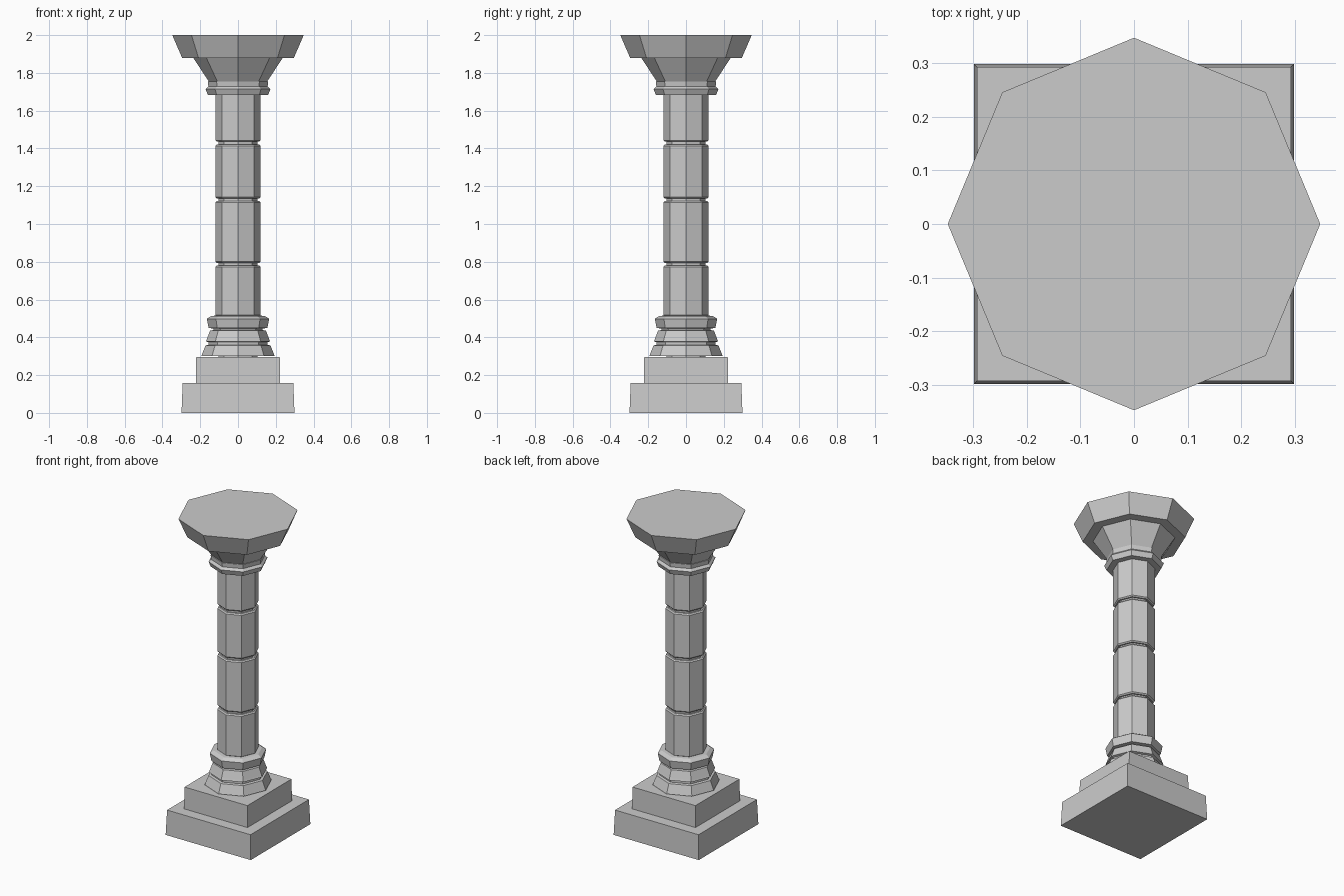
import bpy, bmesh, math

if "Cube" in bpy.data.objects:
    bpy.data.objects.remove(bpy.data.objects["Cube"])


def lathe(name, profile, sides=8, start=0.0):
    """Stack of (radius, z) rings with capped ends."""
    bm = bmesh.new()
    rings = []
    for r, z in profile:
        rings.append([bm.verts.new((r * math.cos(start + 2 * math.pi * i / sides),
                                    r * math.sin(start + 2 * math.pi * i / sides), z))
                      for i in range(sides)])
    for a, b in zip(rings, rings[1:]):
        for i in range(sides):
            j = (i + 1) % sides
            bm.faces.new((a[i], a[j], b[j], b[i]))
    bm.faces.new(rings[0][::-1])
    bm.faces.new(rings[-1])
    bmesh.ops.recalc_face_normals(bm, faces=bm.faces)
    mesh = bpy.data.meshes.new(name)
    bm.to_mesh(mesh)
    bm.free()
    obj = bpy.data.objects.new(name, mesh)
    bpy.context.collection.objects.link(obj)
    return obj


def square(name, half_low, half_high, z0, z1):
    s = math.sqrt(2)
    return lathe(name, [(half_low * s, z0), (half_high * s, z1)], 4, math.pi / 4)


# Square stepped plinth
square("lower_plinth", 0.299, 0.293, 0.0, 0.157)
square("upper_plinth", 0.223, 0.221, 0.157, 0.295)

# Octagonal base mouldings
lathe("base_mouldings", [
    (0.195, 0.300), (0.172, 0.357), (0.155, 0.360), (0.155, 0.374),
    (0.170, 0.378), (0.165, 0.390), (0.148, 0.436), (0.130, 0.438), (0.130, 0.447),
    (0.155, 0.449), (0.165, 0.498), (0.142, 0.513), (0.118, 0.515)])

# Shaft: recessed core with four chamfered drums
lathe("shaft_core", [(0.103, 0.295), (0.103, 1.75)])
joints = [(0.510, 0.780), (0.794, 1.121), (1.135, 1.421), (1.436, 1.690)]
for n, (z0, z1) in enumerate(joints):
    lathe(f"shaft_drum_{n + 1}", [(0.113, z0), (0.120, z0 + 0.007),
                                  (0.120, z1 - 0.007), (0.113, z1)])

# Capital: collar, flared bell and wide top slab
lathe("capital_collar", [(0.159, 1.683), (0.172, 1.714), (0.157, 1.728), (0.160, 1.755)])
lathe("capital_bell", [(0.155, 1.755), (0.237, 1.880)])
lathe("capital_slab", [(0.296, 1.880), (0.348, 2.0)])
